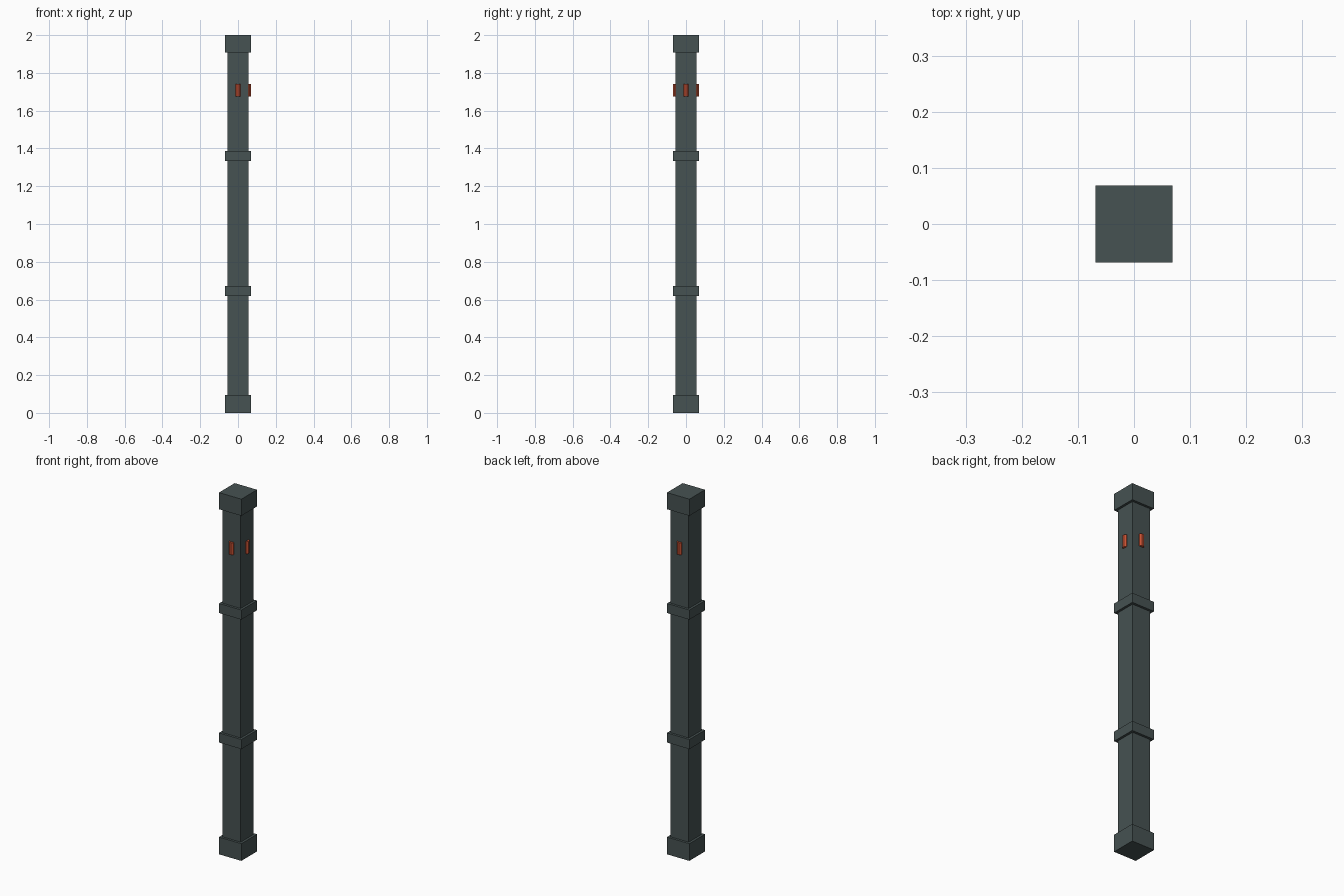
import bpy
import math

cube = bpy.data.objects.get("Cube")
if cube:
    bpy.data.objects.remove(cube, do_unlink=True)


def make_material(name, color):
    mat = bpy.data.materials.new(name)
    mat.use_nodes = True
    mat.diffuse_color = color
    bsdf = mat.node_tree.nodes["Principled BSDF"]
    bsdf.inputs["Base Color"].default_value = color
    bsdf.inputs["Roughness"].default_value = 0.7
    return mat


slate = make_material("dark slate", (0.061, 0.084, 0.084, 1))
orange = make_material("lamp orange", (0.58, 0.082, 0.033, 1))


def square_block(name, width, bottom, top):
    """Square block centred on the post axis."""
    bpy.ops.mesh.primitive_cube_add(size=1, location=(0, 0, (bottom + top) / 2))
    obj = bpy.context.object
    obj.name = name
    obj.scale = (width, width, top - bottom)
    bpy.ops.object.transform_apply(location=False, rotation=False, scale=True)
    obj.data.materials.append(slate)


def lamp(name, x, y):
    """Upright eight-sided lamp half sunk into the shaft."""
    bpy.ops.mesh.primitive_cylinder_add(
        vertices=8, radius=0.015, depth=0.067, location=(x, y, 1.708),
        rotation=(0, 0, math.pi / 8))
    obj = bpy.context.object
    obj.name = name
    obj.data.materials.append(orange)


# Post: shaft, end blocks and the two bands around it
WIDE = 0.137
square_block("shaft", 0.111, 0.05, 1.95)
square_block("base_block", WIDE, 0, 0.095)
square_block("top_block", WIDE, 1.908, 2)
square_block("lower_band", WIDE, 0.618, 0.671)
square_block("upper_band", WIDE, 1.334, 1.387)

# Lamps on the front, back and left faces only
OFFSET = 0.054
lamp("front_lamp", 0, -OFFSET)
lamp("back_lamp", 0, OFFSET)
lamp("left_lamp", OFFSET, 0)
